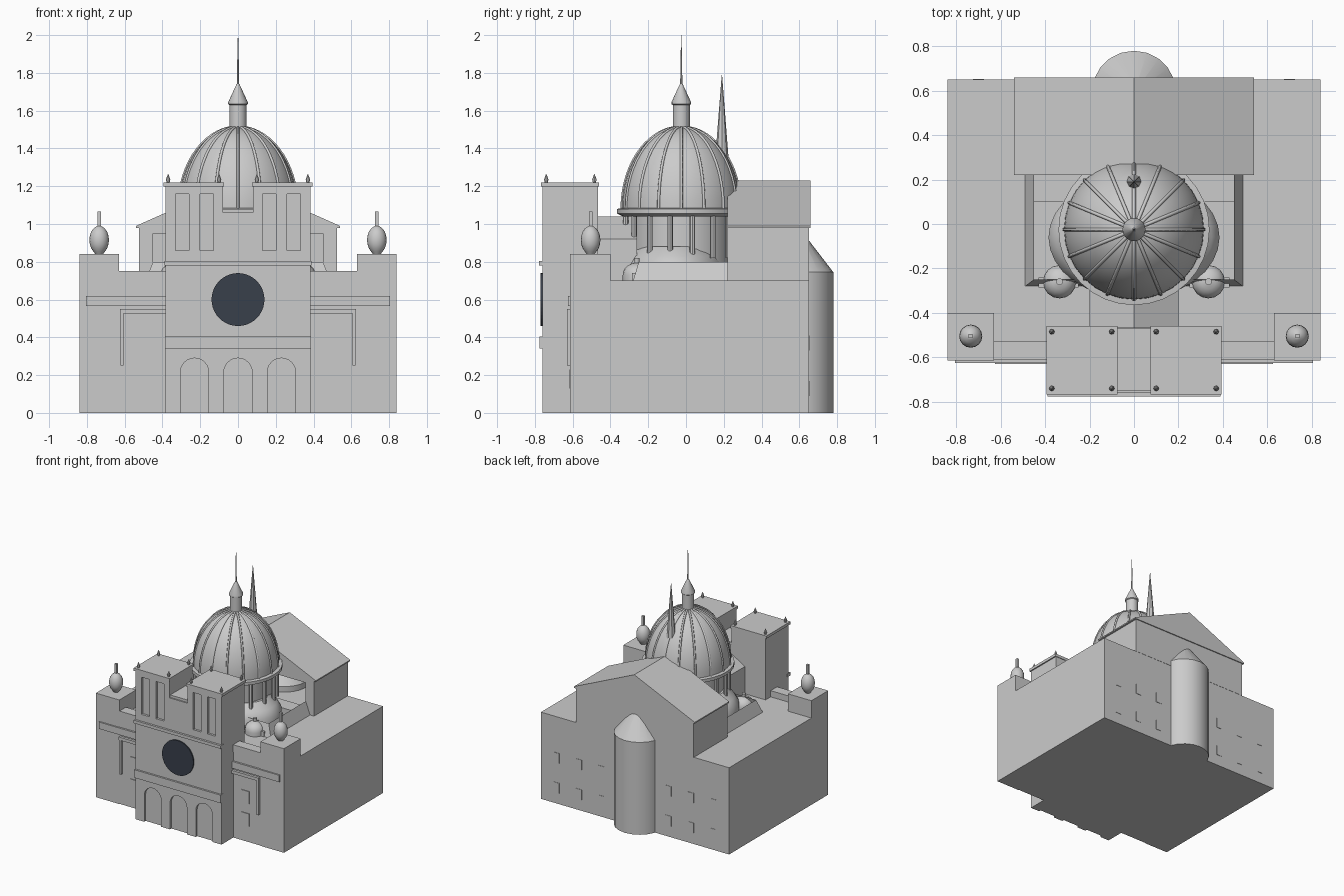
import bpy, bmesh, math

if "Cube" in bpy.data.objects:
    bpy.data.objects.remove(bpy.data.objects["Cube"], do_unlink=True)


def material(name, rgb):
    m = bpy.data.materials.new(name)
    m.use_nodes = True
    m.diffuse_color = (*rgb, 1)
    m.node_tree.nodes["Principled BSDF"].inputs["Base Color"].default_value = (*rgb, 1)
    return m


STONE = material("grey_stone", (0.6, 0.6, 0.6))
GLASS = material("dark_glass", (0.04, 0.05, 0.07))


def finish(name, bm, mat=STONE, smooth=False):
    bmesh.ops.recalc_face_normals(bm, faces=bm.faces[:])
    me = bpy.data.meshes.new(name)
    bm.to_mesh(me)
    bm.free()
    me.materials.append(mat)
    if smooth:
        me.shade_smooth()
        me.set_sharp_from_angle(angle=math.radians(35))
    ob = bpy.data.objects.new(name, me)
    bpy.context.scene.collection.objects.link(ob)
    return ob


def prism(name, pts, y0, y1, mat=STONE):
    """Extrude an x-z outline along y."""
    bm = bmesh.new()
    a = [bm.verts.new((x, y0, z)) for x, z in pts]
    b = [bm.verts.new((x, y1, z)) for x, z in pts]
    bm.faces.new(a)
    bm.faces.new(b[::-1])
    for i in range(len(pts)):
        j = (i + 1) % len(pts)
        bm.faces.new((a[i], a[j], b[j], b[i]))
    return finish(name, bm, mat)


def box(name, x0, x1, y0, y1, z0, z1):
    return prism(name, [(x0, z0), (x1, z0), (x1, z1), (x0, z1)], y0, y1)


def lathe(name, profile, x, y, sides=32, smooth=True, sy=1.0):
    """Revolve (radius, z) points about a vertical axis."""
    bm = bmesh.new()
    rings = []
    for r, z in profile:
        rings.append([bm.verts.new((x + r * math.cos(t), y + sy * r * math.sin(t), z))
                      for t in (math.tau * i / sides for i in range(sides))])
    for a, b in zip(rings, rings[1:]):
        for i in range(sides):
            j = (i + 1) % sides
            bm.faces.new((a[i], a[j], b[j], b[i]))
    bm.faces.new(rings[0][::-1])
    bm.faces.new(rings[-1])
    return finish(name, bm, smooth=smooth)


def cut_opening(ob, axis, sign, lo, hi):
    """Leave a rectangular hole in the side of a box that faces sign * axis."""
    bm = bmesh.new()
    bm.from_mesh(ob.data)
    f = next(f for f in bm.faces if f.normal[axis] * sign > 0.9)
    c = f.calc_center_median()
    bmesh.ops.inset_individual(bm, faces=[f], thickness=0.02)
    for v in f.verts:
        for k, i in enumerate(i for i in range(3) if i != axis):
            v.co[i] = lo[k] if v.co[i] < c[i] else hi[k]
    bmesh.ops.delete(bm, geom=[f], context='FACES_ONLY')
    bm.to_mesh(ob.data)
    bm.free()


def carve(ob, cutters):
    for c in cutters:
        mod = ob.modifiers.new("recess", 'BOOLEAN')
        mod.operation, mod.solver, mod.object = 'DIFFERENCE', 'EXACT', c
    bpy.context.view_layer.update()
    dg = bpy.context.evaluated_depsgraph_get()
    me = bpy.data.meshes.new_from_object(ob.evaluated_get(dg))
    ob.modifiers.clear()
    ob.data = me
    for c in cutters:
        bpy.data.objects.remove(c, do_unlink=True)


# Main body with an open crossing
body = box("main_body", -0.84, 0.84, -0.61, 0.65, 0, 0.70)
cut_opening(body, 2, 1, (-0.45, -0.26), (0.45, 0.20))

# Nave with a broad opening towards the dome, and its gable roof
nave = box("nave_walls", -0.525, 0.525, 0.22, 0.652, 0.70, 0.98)
cut_opening(nave, 1, -1, (-0.45, 0.71), (0.45, 0.95))
prism("nave_roof", [(-0.54, 0.98), (0.54, 0.98), (0.54, 0.99), (0, 1.23), (-0.54, 0.99)], 0.22, 0.66)

# Sloping skirt around the crossing
bm = bmesh.new()
outer = [bm.verts.new(p) for p in ((-.49, .22, .70), (-.49, -.28, .70), (.49, -.28, .70), (.49, .22, .70))]
inner = [bm.verts.new(p) for p in ((-.45, .22, .80), (-.45, -.25, .80), (.45, -.25, .80), (.45, .22, .80))]
for i in range(3):
    bm.faces.new((outer[i], outer[i + 1], inner[i + 1], inner[i]))
finish("crossing_skirt", bm)
prism("crossing_back_slab", [(-0.45, 0.71), (0.45, 0.71), (0.45, 0.76), (-0.45, 0.76)], 0.10, 0.22)

# Rounded base, drum and colonnade
CY = -0.025
lathe("drum_base", [(0.385, 0.70), (0.385, 0.78), (0.35, 0.83), (0.28, 0.88)], 0, -0.06, sy=0.72)
lathe("drum", [(0.265, 0.72), (0.265, 1.06)], 0, CY)
lathe("drum_cornice", [(0.31, 1.04), (0.34, 1.055), (0.34, 1.08), (0.31, 1.085)], 0, CY)
for i in range(16):
    t = math.tau * (i + 0.5) / 16
    lathe("drum_column", [(0.015, 0.82), (0.015, 1.045)],
          0.30 * math.cos(t), CY + 0.30 * math.sin(t), 8)


# Ribbed dome
def dome_point(k, steps=14, r=0.315):
    a = math.radians(82) * k / steps
    return r * math.cos(a), 1.08 + 0.435 * math.sin(a)


lathe("dome", [dome_point(k) for k in range(15)], 0, CY)
for i in range(16):
    t = math.tau * i / 16
    cu = bpy.data.curves.new("dome_rib", 'CURVE')
    cu.dimensions = '3D'
    cu.bevel_depth, cu.bevel_resolution = 0.008, 1
    sp = cu.splines.new('POLY')
    sp.points.add(14)
    for k, p in enumerate(sp.points):
        r, z = dome_point(k)
        p.co = (r * math.cos(t), CY + r * math.sin(t), z, 1)
    cu.materials.append(STONE)
    bpy.context.scene.collection.objects.link(bpy.data.objects.new("dome_rib", cu))

# Lantern and needle
lathe("lantern", [(0.045, 1.48), (0.045, 1.63), (0.052, 1.635), (0.052, 1.645), (0.008, 1.74)], 0, CY, 16)
lathe("lantern_needle", [(0.006, 1.73), (0.004, 1.87), (0.001, 2.0)], 0, CY, 8)

# Slender spire behind the dome
lathe("rear_spire", [(0.045, 1.15), (0.036, 1.34), (0.001, 1.79)], 0, 0.19, 8, False)

# Link roof between facade and dome
prism("link_block", [(-0.2, 0.7), (0.2, 0.7), (0.2, 0.92), (0, 1.04), (-0.2, 0.92)], -0.47, -0.26)

# Apse with a conical roof
lathe("apse", [(0.19, 0), (0.19, 0.745), (0.005, 0.985)], 0, 0.59, 20)

# Twin-towered facade
facade = prism("facade", [(-0.385, 0), (0.385, 0), (0.385, 1.2), (0.08, 1.2), (0.08, 1.06),
                          (-0.08, 1.06), (-0.08, 1.2), (-0.385, 1.2)], -0.76, -0.465)
cutters = []
for x in (-0.23, 0, 0.23):
    arch = [(x + 0.075 * math.cos(math.pi * k / 12), 0.215 + 0.075 * math.sin(math.pi * k / 12))
            for k in range(13)]
    cutters.append(prism("arch_cutter", [(x + 0.075, -0.1)] + arch + [(x - 0.075, -0.1)], -0.8, -0.742))
for s in (-1, 1):
    for x in (0.165, 0.295):
        cutters.append(box("slit_cutter", s * x - 0.035, s * x + 0.035, -0.8, -0.742, 0.86, 1.16))
carve(facade, cutters)
box("lower_cornice", -0.387, 0.387, -0.775, -0.74, 0.34, 0.405)
box("upper_cornice", -0.39, 0.39, -0.777, -0.74, 0.78, 0.805)
box("gap_coping", -0.08, 0.08, -0.75, -0.47, 1.06, 1.08)

# Round window and its stone rim
disc = [(math.cos(math.tau * k / 40), math.sin(math.tau * k / 40)) for k in range(40)]
prism("round_window", [(0.14 * c, 0.6 + 0.14 * s) for c, s in disc], -0.769, -0.76, GLASS)

for s in (-1, 1):
    def side_box(name, x0, x1, *rest):
        box(name, min(s * x0, s * x1), max(s * x0, s * x1), *rest)

    # Tower caps with corner pinnacles
    side_box("tower_cap", 0.075, 0.395, -0.768, -0.46, 1.198, 1.22)
    for x in (0.1, 0.37):
        for y in (-0.74, -0.485):
            lathe("pinnacle", [(0.008, 1.22), (0.012, 1.235), (0.001, 1.265)], s * x, y, 8)

    # Corner blocks with egg finials
    side_box("corner_block", 0.63, 0.84, -0.614, -0.40, 0, 0.84)
    egg = [(0.02, 0.84)] + [(0.052 * math.sin(math.pi * k / 10), 0.915 - 0.075 * math.cos(math.pi * k / 10))
                            for k in range(2, 10)] + [(0.01, 0.99)]
    lathe("egg_finial", egg, s * 0.735, -0.505, 16)
    side_box("finial_post", 0.726, 0.744, -0.514, -0.496, 0.98, 1.065)

    # Side bays: parapet, bands, pilaster and framed windows
    side_box("bay_parapet", 0.38, 0.635, -0.612, -0.53, 0.69, 0.75)
    side_box("bay_band", 0.38, 0.805, -0.625, -0.60, 0.565, 0.62)
    side_box("bay_ledge", 0.38, 0.625, -0.63, -0.60, 0.525, 0.55)
    side_box("bay_pilaster", 0.605, 0.622, -0.63, -0.60, 0.25, 0.53)
    for z in (0.13, 0.31):
        side_box("bay_window", 0.46, 0.53, -0.616, -0.60, z, z + 0.10)

    # Small cupola beside the dome
    cup = [(0.075, 0.70)] + [(0.075 * math.cos(a), 0.73 + 0.065 * math.sin(a))
                             for a in (math.radians(16 * k) for k in range(6))] + [(0.015, 0.82)]
    lathe("side_cupola", cup, s * 0.335, -0.26, 16)
    side_box("cupola_plinth", 0.25, 0.43, -0.285, -0.24, 0.69, 0.74)

    # Rear window plates
    for x in (0.3, 0.5, 0.7):
        for z in (0.09, 0.33):
            side_box("rear_window", x - 0.025, x + 0.025, 0.645, 0.653, z, z + 0.08)
